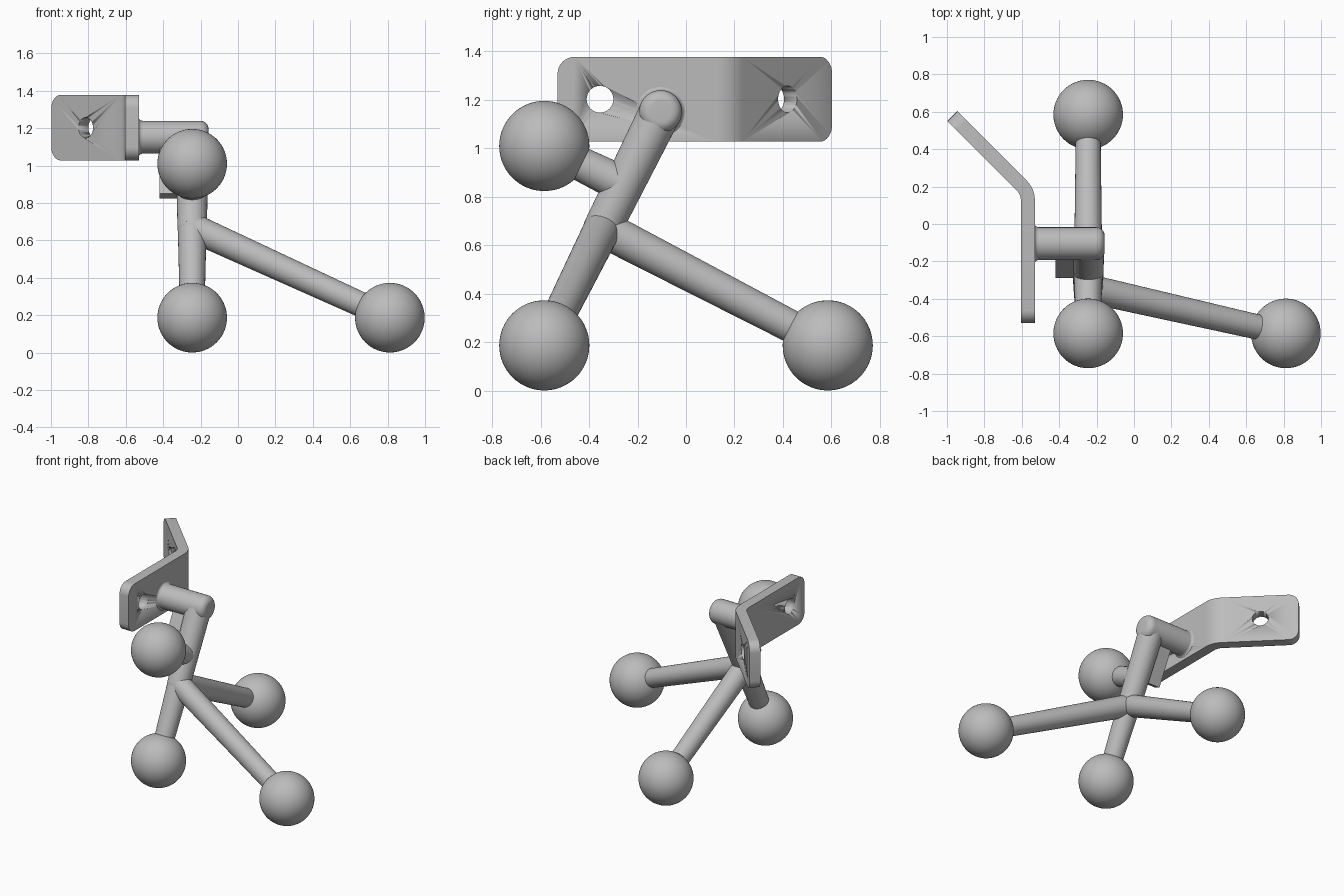
import bpy, bmesh, math
from mathutils import Vector, Matrix

if "Cube" in bpy.data.objects:
    bpy.data.objects.remove(bpy.data.objects["Cube"], do_unlink=True)

grey = bpy.data.materials.new("plain grey")
grey.use_nodes = True
colour = (0.5, 0.5, 0.5, 1)
grey.diffuse_color = colour
grey.node_tree.nodes["Principled BSDF"].inputs["Base Color"].default_value = colour


def finish(bm, name):
    bmesh.ops.recalc_face_normals(bm, faces=bm.faces)
    mesh = bpy.data.meshes.new(name)
    bm.to_mesh(mesh)
    bm.free()
    ob = bpy.data.objects.new(name, mesh)
    bpy.context.collection.objects.link(ob)
    mesh.materials.append(grey)
    bpy.ops.object.select_all(action='DESELECT')
    ob.select_set(True)
    bpy.context.view_layer.objects.active = ob
    bpy.ops.object.shade_smooth_by_angle(angle=math.radians(35))
    return ob


def turned(name, start, end, profile, sides=48):
    """Round part along start-end; profile lists (distance, radius)."""
    start, axis = Vector(start), (Vector(end) - Vector(start)).normalized()
    frame = Matrix.Translation(start) @ axis.to_track_quat('Z', 'Y').to_matrix().to_4x4()
    bm = bmesh.new()
    rings = []
    for d, r in profile:
        ring = [bm.verts.new(frame @ Vector((r * math.cos(a), r * math.sin(a), d)))
                for a in (math.tau * i / sides for i in range(sides))]
        rings.append(ring)
    for low, high in zip(rings, rings[1:]):
        for i in range(sides):
            j = (i + 1) % sides
            bm.faces.new((low[i], low[j], high[j], high[i]))
    bm.faces.new(rings[0][::-1])
    bm.faces.new(rings[-1])
    return finish(bm, name)


def rod(name, start, end, r1, r2):
    length = (Vector(end) - Vector(start)).length
    return turned(name, start, end, [(0, r1), (length, r2)])


def ball(name, centre, radius):
    bm = bmesh.new()
    bmesh.ops.create_uvsphere(bm, u_segments=64, v_segments=32, radius=radius,
                              matrix=Matrix.Translation(centre))
    return finish(bm, name)


elbow = Vector((-0.245, -0.105, 1.152))
hub = Vector((-0.245, -0.345, 0.67))
upper_hub = Vector((-0.245, -0.258, 0.849))
balls = {
    "front": Vector((-0.245, -0.585, 0.187)),
    "left": Vector((0.812, -0.585, 0.187)),
    "back": Vector((-0.245, 0.585, 0.187)),
    "upper": Vector((-0.245, -0.585, 1.01)),
}

# Balls with the rods that carry them
for place, centre in balls.items():
    ball(place + "_ball", centre, 0.186)
    root = upper_hub if place == "upper" else hub
    rod(place + "_rod", root, centre, 0.077, 0.065)
ball("hub_joint", hub, 0.079)

# Sloping post from elbow to hub
rod("post", elbow, hub, 0.087, 0.079)

# Horizontal arm: flared at the plate, rounded at the elbow
flare, tip, arm_r, arm_len = 0.022, 0.045, 0.088, 0.375
quarter = [math.pi / 2 * i / 8 for i in range(9)]
profile = [(flare * (1 - math.cos(a)), arm_r + flare * (1 - math.sin(a))) for a in quarter]
profile += [(arm_len - tip + tip * math.sin(a), arm_r - tip + tip * math.cos(a)) for a in quarter]
turned("arm", (-0.532, elbow.y, elbow.z), elbow, profile)

# Gusset rib in the angle between arm and post
down = (hub - elbow).normalized()
side = Vector((-1, 0, 0))
across = side.cross(down)
bm = bmesh.new()
bmesh.ops.create_cube(bm, size=1)
for v in bm.verts:
    x, y, z = v.co
    v.co = elbow + side * (0.0875 + 0.175 * x) + down * (0.175 + 0.35 * y) + across * 0.06 * z
corner = max(bm.verts, key=lambda v: v.co.dot(side + down))
edge = max(bm.edges, key=lambda e: sum(v.co.dot(side + down) for v in e.verts))
bmesh.ops.bevel(bm, geom=[edge], offset=0.04, segments=6, profile=0.5, affect='EDGES')
finish(bm, "gusset_rib")

# Bent mounting plate: top outline with a 45 degree bend
bend = Vector((-0.68, 0.126))
inner, outer = 0.075, 0.15
arc = [math.pi / 4 * i / 10 for i in range(11)]
outline = [(-0.53, -0.53)]
outline += [(bend.x + outer * math.cos(a), bend.y + outer * math.sin(a)) for a in arc]
outline += [(-0.945, 0.603), (-0.998, 0.55)]
outline += [(bend.x + inner * math.cos(a), bend.y + inner * math.sin(a)) for a in reversed(arc)]
outline += [(-0.605, -0.53)]
bm = bmesh.new()
base = bm.faces.new([bm.verts.new((x, y, 1.028)) for x, y in outline])
grown = bmesh.ops.extrude_face_region(bm, geom=[base])["geom"]
bmesh.ops.translate(bm, vec=(0, 0, 0.35),
                    verts=[g for g in grown if isinstance(g, bmesh.types.BMVert)])
ends = [e for e in bm.edges
        if abs(e.verts[0].co.z - e.verts[1].co.z) < 0.01
        and (all(v.co.y < -0.5 for v in e.verts) or all(v.co.y > 0.5 for v in e.verts))]
bmesh.ops.bevel(bm, geom=ends, offset=0.07, segments=8, profile=0.5, affect='EDGES')
plate = finish(bm, "mounting_plate")

# Screw holes, one square to each leaf
for centre, normal in (((-0.567, -0.355, 1.203), (1, 0, 0)),
                       ((-0.79, 0.39, 1.203), (1, 1, 0))):
    c, n = Vector(centre), Vector(normal).normalized() * 0.15
    cutter = rod("hole_cutter", c - n, c + n, 0.055, 0.055)
    cutter.hide_render = True
    bpy.context.view_layer.objects.active = plate
    mod = plate.modifiers.new("hole", 'BOOLEAN')
    mod.operation, mod.solver, mod.object = 'DIFFERENCE', 'EXACT', cutter
    bpy.ops.object.modifier_move_to_index(modifier=mod.name, index=0)
    bpy.ops.object.modifier_apply(modifier=mod.name)
    bpy.data.objects.remove(cutter, do_unlink=True)
